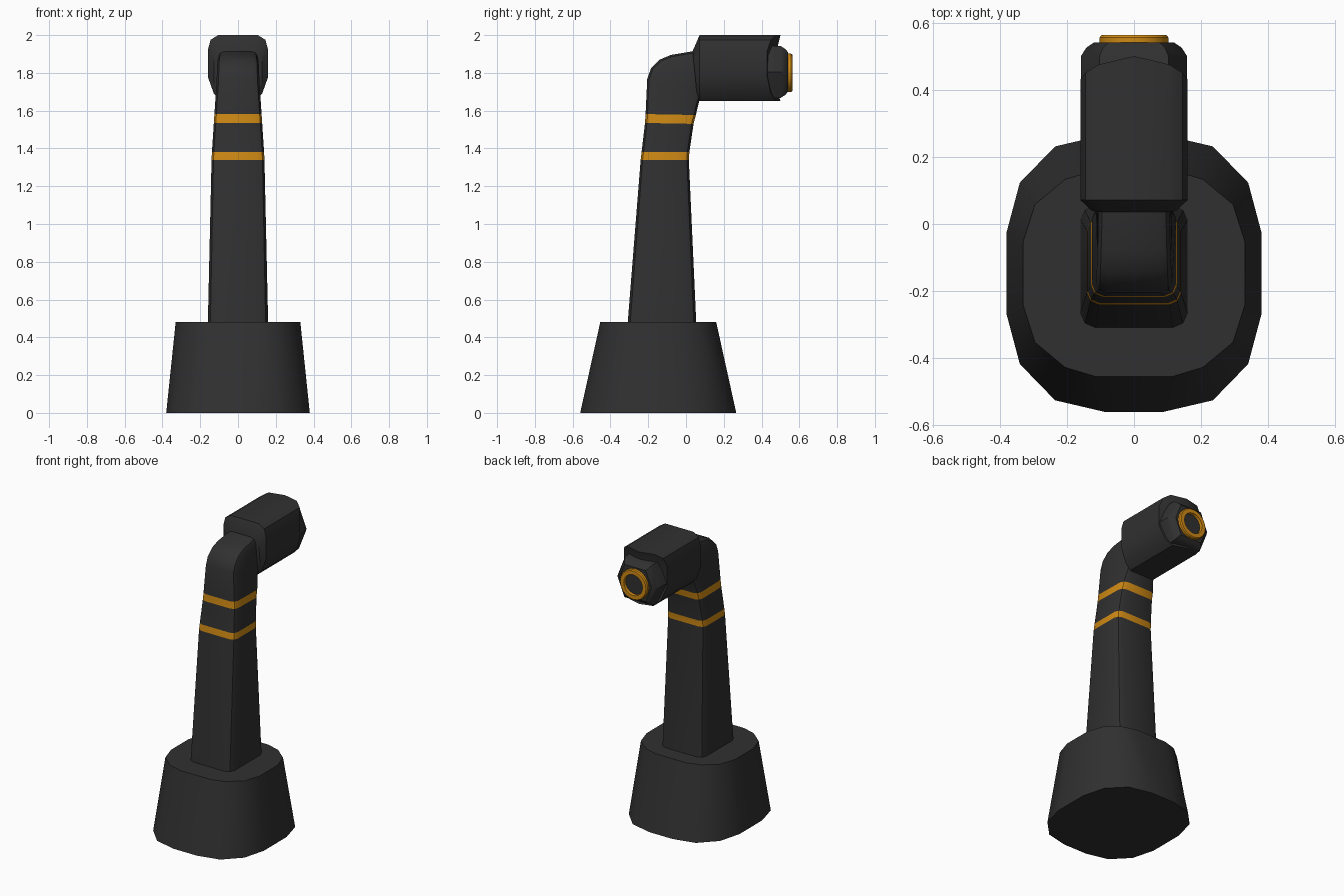
import bpy, bmesh, math

cube = bpy.data.objects.get("Cube")
if cube:
    bpy.data.objects.remove(cube, do_unlink=True)


def make_material(name, rgb):
    mat = bpy.data.materials.new(name)
    mat.use_nodes = True
    mat.diffuse_color = (*rgb, 1)
    mat.node_tree.nodes["Principled BSDF"].inputs["Base Color"].default_value = (*rgb, 1)
    return mat


CHARCOAL = make_material("charcoal", (0.03, 0.03, 0.03))
AMBER = make_material("amber", (0.62, 0.25, 0.007))


def loft(name, rings, mats, accent_spans=(), tip=None, caps=True, closed=False, angle=35):
    """Skin a list of equal-length point rings; accent spans use the second material."""
    bm = bmesh.new()
    loops = [[bm.verts.new(p) for p in ring] for ring in rings]
    pairs = list(zip(loops, loops[1:]))
    if closed:
        pairs.append((loops[-1], loops[0]))
    n = len(loops[0])
    for span, (a, b) in enumerate(pairs):
        for i in range(n):
            j = (i + 1) % n
            face = bm.faces.new((a[i], a[j], b[j], b[i]))
            face.material_index = int(span in accent_spans)
    if caps:
        bm.faces.new(loops[0])
        if tip:
            centre = bm.verts.new(tip)
            for i in range(n):
                bm.faces.new((loops[-1][i], loops[-1][(i + 1) % n], centre))
        else:
            bm.faces.new(loops[-1])
    bmesh.ops.recalc_face_normals(bm, faces=bm.faces)
    mesh = bpy.data.meshes.new(name)
    bm.to_mesh(mesh)
    bm.free()
    obj = bpy.data.objects.new(name, mesh)
    bpy.context.collection.objects.link(obj)
    for mat in mats:
        mesh.materials.append(mat)
    bpy.ops.object.select_all(action='DESELECT')
    obj.select_set(True)
    bpy.context.view_layer.objects.active = obj
    bpy.ops.object.shade_smooth_by_angle(angle=math.radians(angle))
    return obj


def mirror4(quarter):
    """Expand a quarter outline, listed from +y to +x, into a full loop."""
    right = quarter + [(x, -y) for x, y in reversed(quarter)]
    return right + [(-x, y) for x, y in reversed(right)]


# Flared pedestal
BASE_Y = -0.147
foot = mirror4([(0.085, 0.413), (0.235, 0.378), (0.34, 0.27), (0.38, 0.12)])
shoulder = mirror4([(0.115, 0.307), (0.205, 0.28), (0.295, 0.205), (0.33, 0.095)])
loft("pedestal", [[(x, y + BASE_Y, z) for x, y in outline]
                  for outline, z in ((foot, 0), (shoulder, 0.48))], [CHARCOAL])


# Column and elbow: each ring spans a front point to a rear point in the side plane
def column_ring(front, rear, half, corner):
    depth = math.dist(front, rear) / 2
    c = corner
    outline = mirror4([(half - c, depth), (half - 0.3 * c, depth - 0.3 * c), (half, depth - c)])
    ring = []
    for x, d in outline:
        t = (d + depth) / (2 * depth)
        ring.append((x, front[0] + (rear[0] - front[0]) * t, front[1] + (rear[1] - front[1]) * t))
    return ring


column = [
    ((-0.31, 0.46), (0.055, 0.46), 0.16, 0.045),
    ((-0.24, 1.34), (0.015, 1.34), 0.14, 0.035),
    ((-0.235, 1.382), (0.018, 1.382), 0.138, 0.035),
    ((-0.217, 1.535), (0.04, 1.53), 0.128, 0.035),
    ((-0.214, 1.582), (0.052, 1.577), 0.125, 0.035),
    ((-0.205, 1.77), (0.07, 1.65), 0.113, 0.035),
    ((-0.185, 1.825), (0.073, 1.655), 0.112, 0.035),
    ((-0.14, 1.87), (0.076, 1.66), 0.11, 0.035),
    ((-0.08, 1.895), (0.08, 1.665), 0.108, 0.035),
    ((0.05, 1.917), (0.09, 1.67), 0.105, 0.035),
]
loft("column", [column_ring(*r) for r in column], [CHARCOAL, AMBER], accent_spans=(1, 3))

# Head housing: half section as (x, z, rear end y), with a peaked rear edge
half_section = [(0, 2.0, 0.5), (0.105, 2.0, 0.475), (0.145, 1.975, 0.45), (0.16, 1.92, 0.43),
                (0.16, 1.78, 0.43), (0.128, 1.69, 0.45), (0.09, 1.65, 0.475), (0, 1.65, 0.5)]
section = half_section + [(-x, z, y) for x, z, y in half_section[-2:0:-1]]
front_ring = []
for x, z, _ in section:
    t = (z - 1.65) / 0.35
    front_ring.append((x * 0.8, 0.06 - 0.025 * t, 1.66 + 0.255 * t))
loft("head_housing", [front_ring,
                      [(x, 0.072, z) for x, z, _ in section],
                      [(x, y, z) for x, z, y in section]], [CHARCOAL], tip=(0, 0.45, 1.8))

# Six-sided rear nose
HEAD_Z = 1.805


def hexagon(y, half_x, half_z):
    pts = [(1, 0), (0.65, 1), (-0.65, 1), (-1, 0), (-0.65, -1), (0.65, -1)]
    return [(x * half_x, y, HEAD_Z + z * half_z) for x, z in pts]


loft("nose", [hexagon(0.4, 0.158, 0.14), hexagon(0.5, 0.158, 0.138),
              hexagon(0.525, 0.142, 0.122), hexagon(0.54, 0.12, 0.105)], [CHARCOAL])


# Outlet ring with a dark recessed disc
def circle(y, radius, sides=20):
    return [(radius * math.cos(a), y, HEAD_Z - 0.005 + radius * math.sin(a))
            for a in (math.tau * i / sides for i in range(sides))]


loft("outlet_ring", [circle(0.53, 0.102), circle(0.556, 0.102), circle(0.563, 0.096),
                     circle(0.563, 0.07), circle(0.53, 0.066)], [AMBER], caps=False, closed=True)
loft("outlet_disc", [circle(0.538, 0.069), circle(0.545, 0.069)], [CHARCOAL])
